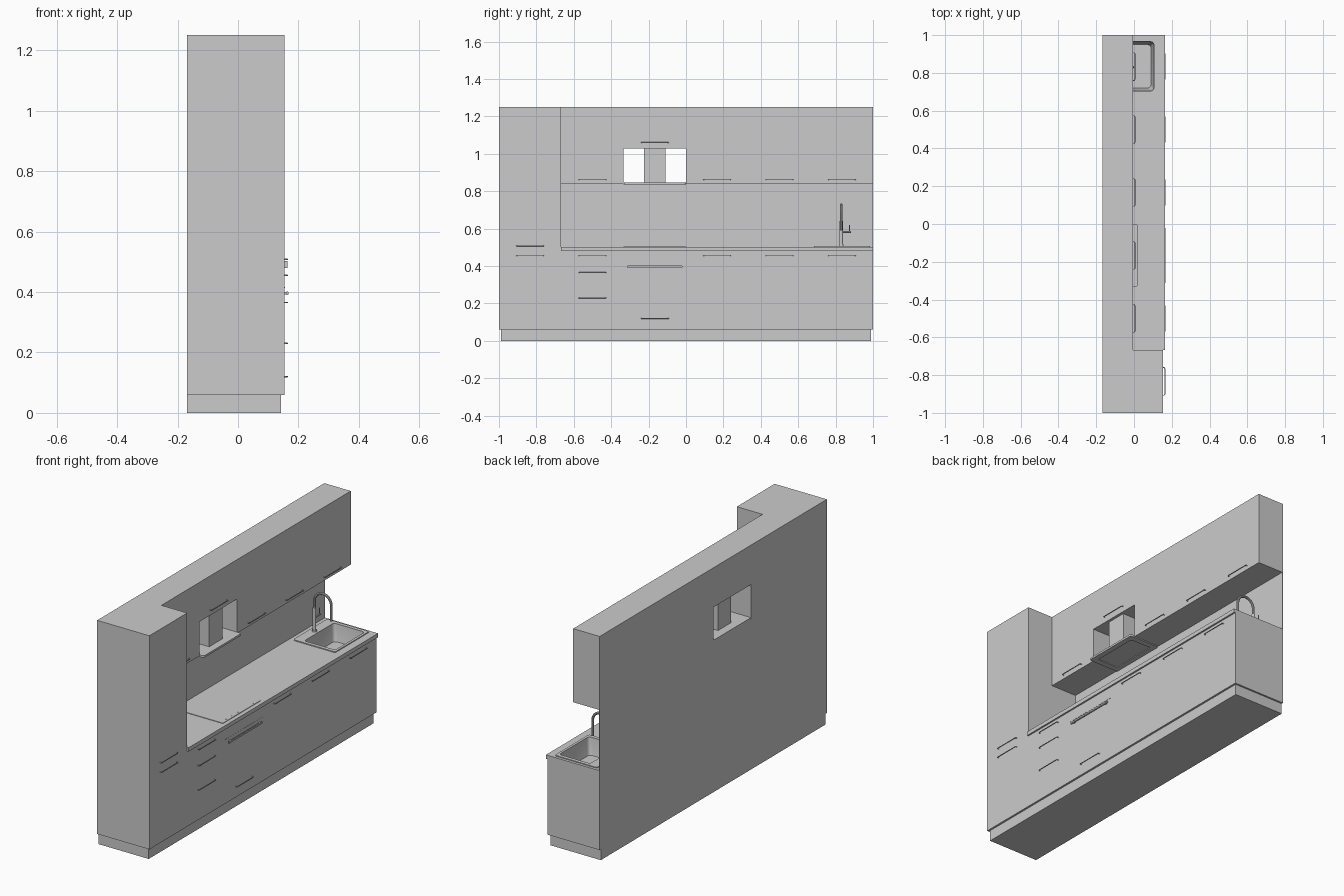
import bpy, bmesh, math
from mathutils import Vector

if "Cube" in bpy.data.objects:
    bpy.data.objects.remove(bpy.data.objects["Cube"])

BACK, FRONT, UPPER = -0.168, 0.154, -0.005


def finish(name, bm, smooth=False):
    bmesh.ops.recalc_face_normals(bm, faces=bm.faces)
    me = bpy.data.meshes.new(name)
    bm.to_mesh(me)
    bm.free()
    ob = bpy.data.objects.new(name, me)
    bpy.context.collection.objects.link(ob)
    if smooth:
        shade(ob)
    return ob


def shade(ob):
    bpy.ops.object.select_all(action='DESELECT')
    ob.select_set(True)
    bpy.context.view_layer.objects.active = ob
    bpy.ops.object.shade_smooth_by_angle(angle=math.radians(35))


def box(name, x, y, z, bevel=0):
    bm = bmesh.new()
    bmesh.ops.create_cube(bm, size=1)
    for v in bm.verts:
        v.co = [a + (b - a) * (c + 0.5) for (a, b), c in zip((x, y, z), v.co)]
    if bevel:
        bmesh.ops.bevel(bm, geom=bm.edges[:], offset=bevel, segments=2, affect='EDGES')
    return finish(name, bm)


def cylinder(name, center, r, depth, segs=24):
    bm = bmesh.new()
    bmesh.ops.create_cone(bm, cap_ends=True, segments=segs, radius1=r, radius2=r, depth=depth)
    bmesh.ops.translate(bm, verts=bm.verts, vec=center)
    return finish(name, bm, True)


def tube(name, pts, r, res=2):
    cu = bpy.data.curves.new(name, 'CURVE')
    cu.dimensions = '3D'
    cu.bevel_depth, cu.bevel_resolution, cu.use_fill_caps = r, res, True
    sp = cu.splines.new('POLY')
    sp.points.add(len(pts) - 1)
    for p, co in zip(sp.points, pts):
        p.co = (*co, 1)
    ob = bpy.data.objects.new(name, cu)
    bpy.context.collection.objects.link(ob)
    bpy.ops.object.select_all(action='DESELECT')
    ob.select_set(True)
    bpy.context.view_layer.objects.active = ob
    bpy.ops.object.convert(target='MESH')
    shade(ob)
    return ob


def rounded_ring(x, y, z, r, n=4):
    ring = []
    for cx, cy, a0 in ((x[1] - r, y[1] - r, 0), (x[0] + r, y[1] - r, 90),
                       (x[0] + r, y[0] + r, 180), (x[1] - r, y[0] + r, 270)):
        for i in range(n + 1):
            a = math.radians(a0 + 90 * i / n)
            ring.append((cx + r * math.cos(a), cy + r * math.sin(a), z))
    return ring


def loft(name, rings, cap_start=False, cap_end=True):
    bm = bmesh.new()
    loops = [[bm.verts.new(c) for c in ring] for ring in rings]
    for a, b in zip(loops, loops[1:]):
        for i in range(len(a)):
            j = (i + 1) % len(a)
            bm.faces.new((a[i], a[j], b[j], b[i]))
    if cap_start:
        bm.faces.new(loops[0][::-1])
    if cap_end:
        bm.faces.new(loops[-1])
    return finish(name, bm, True)


def cut(ob, cutter):
    m = ob.modifiers.new("cut", 'BOOLEAN')
    m.operation, m.solver, m.object = 'DIFFERENCE', 'EXACT', cutter


# Carcasses
box("plinth", (BACK, 0.143), (-0.99, 0.99), (0, 0.06))
box("tall_cabinet", (BACK, FRONT), (-1, -0.667), (0.06, 1.25))
base = box("base_cabinets", (BACK, FRONT), (-0.667, 1), (0.06, 0.48))
top = box("countertop", (BACK, 0.163), (-0.667, 1), (0.48, 0.502))
box("backsplash", (BACK, BACK + 0.004), (-0.667, 1), (0.502, 0.84))

# Wall cabinets with the open hood bay
bm = bmesh.new()
outline = [(-0.667, 0.84), (-0.333, 0.84), (-0.333, 1.03), (0, 1.03),
           (0, 0.84), (1, 0.84), (1, 1.25), (-0.667, 1.25)]
f = bm.faces.new([bm.verts.new((BACK, y, z)) for y, z in outline])
ext = bmesh.ops.extrude_face_region(bm, geom=[f])
bmesh.ops.translate(bm, vec=(UPPER - BACK, 0, 0),
                    verts=[v for v in ext['geom'] if isinstance(v, bmesh.types.BMVert)])
finish("wall_cabinets", bm)

# Extractor hood: plate with recessed filter underneath, and duct
hx, hy = (BACK, 0.021), (-0.332, -0.001)
inner = ((BACK + 0.03, -0.01), (-0.30, -0.033))
loft("hood_plate", [rounded_ring(hx, hy, 0.846, 0.012), rounded_ring(hx, hy, 0.835, 0.012),
                    rounded_ring(*inner, 0.835, 0.008), rounded_ring(*inner, 0.839, 0.008)],
     cap_start=True)
box("hood_duct", (-0.12, -0.02), (-0.225, -0.11), (0.846, 1.03))

# Hob with touch controls
loft("hob", [rounded_ring((-0.14, 0.14), (-0.333, 0), z, 0.004) for z in (0.502, 0.505)])
for i in range(10):
    cylinder("hob_control", (0.127, -0.285 + i * 0.026, 0.505), 0.003, 0.001, 12)

# Sink bowl set into the worktop
sx, sy = (-0.14, 0.119), (0.685, 0.985)
bx, by = (-0.085, 0.105), (0.705, 0.965)
fx, fy = (-0.07, 0.09), (0.72, 0.95)
loft("sink", [rounded_ring(sx, sy, 0.502, 0.008), rounded_ring(sx, sy, 0.507, 0.008),
              rounded_ring(bx, by, 0.507, 0.015), rounded_ring(bx, by, 0.499, 0.015),
              rounded_ring(fx, fy, 0.415, 0.02)])
cutter = box("sink_cutter", (-0.088, 0.108), (0.702, 0.968), (0.41, 0.6))
cutter.hide_render = True
cutter.hide_viewport = True
cut(base, cutter)
cut(top, cutter)
cylinder("sink_drain", (0.01, 0.835, 0.416), 0.015, 0.004)

# Tap: body, swan neck spout and side lever
tx, ty, R = -0.11, 0.83, 0.052
cylinder("tap_base", (tx, ty, 0.511), 0.013, 0.008)
cylinder("tap_body", (tx, ty, 0.575), 0.009, 0.13)
arc = [(tx + R - R * math.cos(math.pi * i / 16), ty, 0.676 + R * math.sin(math.pi * i / 16))
       for i in range(17)]
tube("tap_spout", [(tx, ty, 0.51)] + arc + [(tx + 2 * R, ty, 0.59)], 0.007, 3)
tube("tap_lever_arm", [(tx, ty, 0.582), (tx, ty + 0.052, 0.582)], 0.005, 3)
tube("tap_lever", [(tx, ty + 0.043, 0.582), (tx, ty + 0.043, 0.62)], 0.0025)


# Bow handles
def handle(x, y, z, half=0.073, out=0.010, r=0.0022):
    tube("handle", [(x - 0.001, y - half, z), (x + out * 0.6, y - half, z),
                    (x + out, y - half + 0.005, z), (x + out, y + half - 0.005, z),
                    (x + out * 0.6, y + half, z), (x - 0.001, y + half, z)], r)


bays = [-5 / 6, -0.5, -1 / 6, 1 / 6, 0.5, 5 / 6]
for y in bays[1:]:
    handle(UPPER, y, 1.06 if y == bays[2] else 0.862)
for y in bays:
    if y != bays[2]:
        handle(FRONT, y, 0.455)
for y, z in ((bays[0], 0.508), (bays[1], 0.365), (bays[1], 0.23), (bays[2], 0.12)):
    handle(FRONT, y, z)

# Oven: trim strip and wide bar handle on two posts
box("oven_trim", (FRONT - 0.002, FRONT + 0.001), (-0.333, 0), (0.414, 0.417))
box("oven_handle", (0.159, 0.167), (-0.314, -0.02), (0.390, 0.402), 0.002)
for y in (-0.295, -0.039):
    box("oven_handle_post", (FRONT - 0.002, 0.161), (y - 0.006, y + 0.006), (0.392, 0.400))
